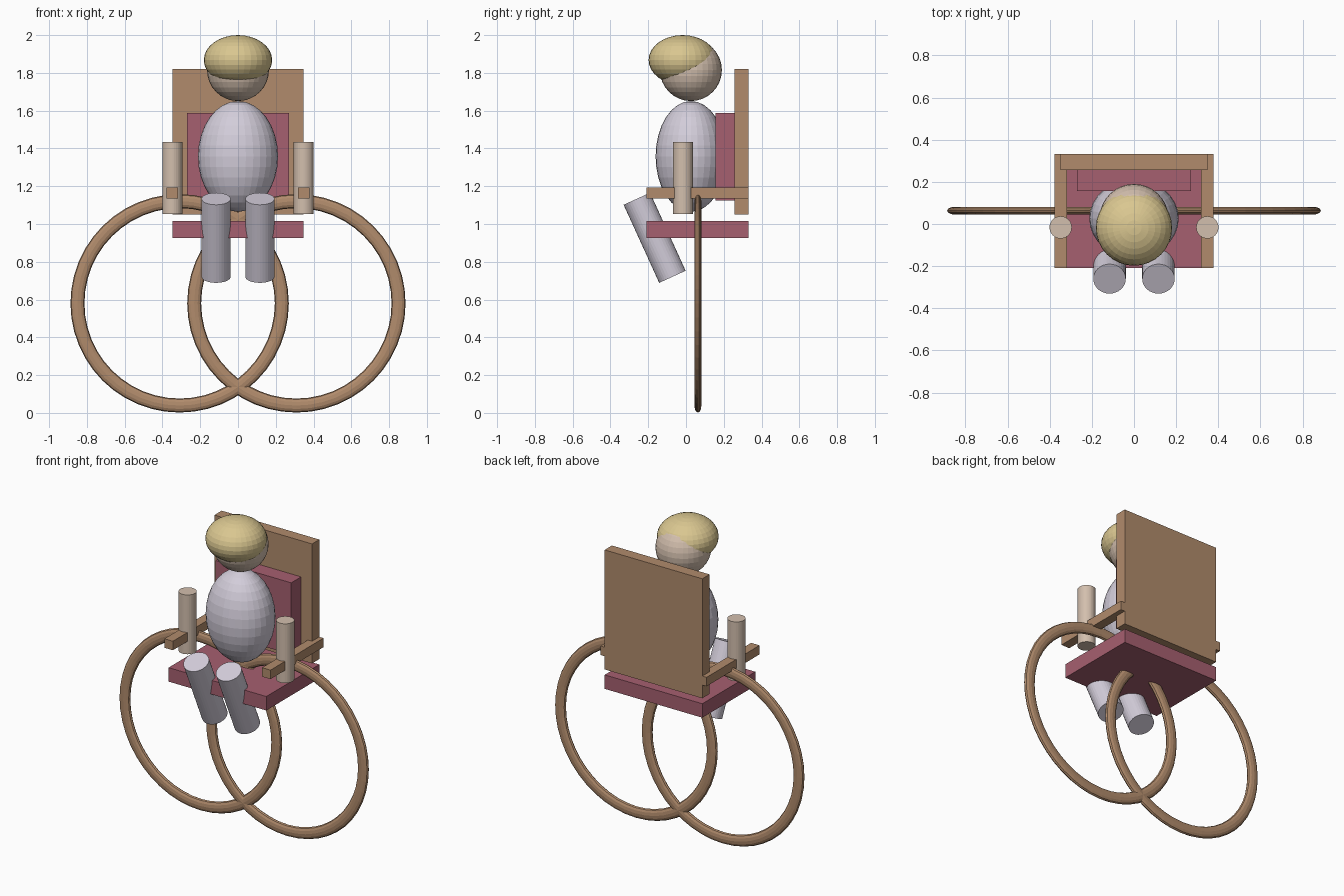
import bpy
from math import radians

cube = bpy.data.objects.get("Cube")
if cube:
    bpy.data.objects.remove(cube, do_unlink=True)


def material(name, rgb):
    m = bpy.data.materials.new(name)
    m.use_nodes = True
    m.diffuse_color = (*rgb, 1)
    bsdf = next(n for n in m.node_tree.nodes if n.type == 'BSDF_PRINCIPLED')
    bsdf.inputs["Base Color"].default_value = (*rgb, 1)
    return m


wood = material("warm wood", (0.44, 0.26, 0.15))
cushion = material("rose cushion", (0.38, 0.115, 0.16))
cloth = material("pale lilac cloth", (0.65, 0.61, 0.70))
skin = material("skin", (0.65, 0.52, 0.42))
blond = material("blond hair", (0.70, 0.57, 0.28))


def finish(name, mat):
    ob = bpy.context.object
    ob.name = name
    ob.data.materials.append(mat)
    return ob


def box(name, mat, x, y, z):
    """Box spanning the (low, high) pair on each axis."""
    spans = (x, y, z)
    bpy.ops.mesh.primitive_cube_add(size=1, location=[(a + b) / 2 for a, b in spans])
    ob = finish(name, mat)
    ob.scale = [b - a for a, b in spans]


def ellipsoid(name, mat, centre, radii):
    bpy.ops.mesh.primitive_uv_sphere_add(segments=32, ring_count=16, radius=1, location=centre)
    finish(name, mat).scale = radii


def cylinder(name, mat, centre, radius, depth, tilt=0):
    bpy.ops.mesh.primitive_cylinder_add(vertices=32, radius=radius, depth=depth,
                                        location=centre, rotation=(radians(tilt), 0, 0))
    finish(name, mat)


# Chair
box("seat", cushion, (-0.348, 0.348), (-0.209, 0.331), (0.925, 1.015))
box("backrest", wood, (-0.348, 0.348), (0.257, 0.331), (1.05, 1.82))
box("back_cushion", cushion, (-0.27, 0.27), (0.156, 0.257), (1.125, 1.587))

# Seated figure
ellipsoid("torso", cloth, (0, 0.026, 1.358), (0.212, 0.187, 0.293))
ellipsoid("head", skin, (0, 0.026, 1.815), (0.164, 0.164, 0.164))
ellipsoid("hair", blond, (0, -0.018, 1.868), (0.181, 0.18, 0.132))

# Paired parts
for side, s in (("left", 1), ("right", -1)):
    box(side + "_armrest", wood, (s * 0.348 - 0.03, s * 0.348 + 0.03),
        (-0.209, 0.331), (1.135, 1.193))
    cylinder(side + "_arm", skin, (s * 0.348, -0.016, 1.243), 0.053, 0.382)
    cylinder(side + "_leg", cloth, (s * 0.116, -0.166, 0.927), 0.077, 0.454, 24.5)
    # Wheel: torus flattened along its axle
    bpy.ops.mesh.primitive_torus_add(location=(s * 0.309, 0.063, 0.58),
                                     rotation=(radians(90), 0, 0),
                                     major_segments=48, minor_segments=12,
                                     major_radius=0.541, minor_radius=0.037)
    finish(side + "_wheel", wood).scale = (1, 1, 0.5)
